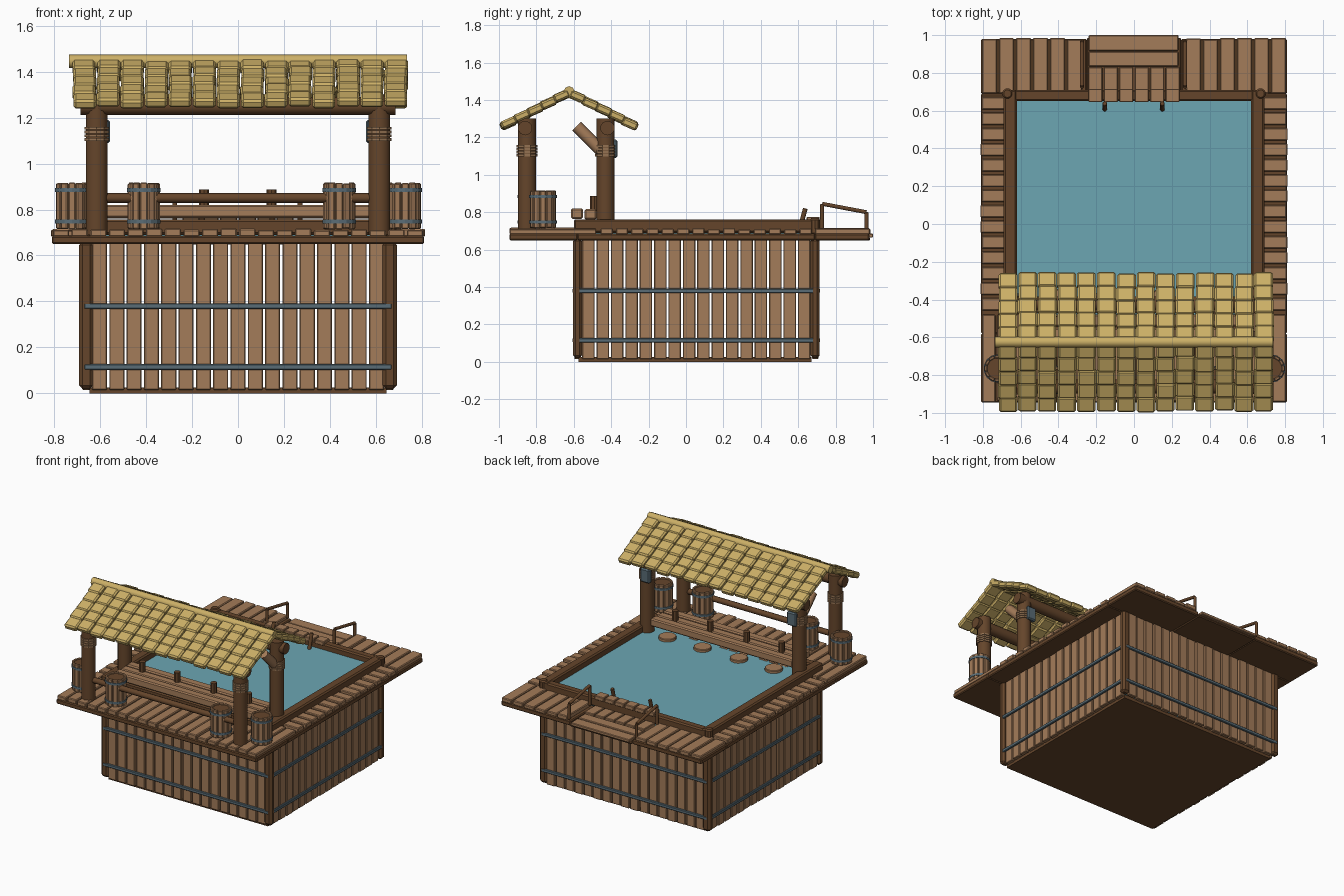
import bpy, bmesh, math, random
from mathutils import Vector, Matrix

random.seed(4)
old = bpy.data.objects.get("Cube")
if old:
    bpy.data.objects.remove(old, do_unlink=True)


def material(name, *rgb):
    m = bpy.data.materials.new(name)
    m.use_nodes = True
    m.diffuse_color = (*rgb, 1)
    m.node_tree.nodes["Principled BSDF"].inputs["Base Color"].default_value = (*rgb, 1)
    return m


LIGHT = material("light wood", 0.37, 0.20, 0.10)
DARK = material("dark wood", 0.13, 0.06, 0.024)
STRAW = material("straw", 0.60, 0.43, 0.135)
WATER = material("water", 0.15, 0.38, 0.45)
METAL = material("grey metal", 0.10, 0.15, 0.18)
ROPE = material("rope", 0.30, 0.17, 0.085)


class Part:
    """Collects boxes and rods of one colour into a single object."""

    def __init__(self, name, mat, bevel=0.0):
        self.name, self.mat, self.bevel, self.bm = name, mat, bevel, bmesh.new()

    def box(self, centre, size, rot=None):
        m = Matrix.Translation(centre) @ (rot or Matrix()) @ Matrix.Diagonal((*size, 1))
        bmesh.ops.create_cube(self.bm, size=1, matrix=m)

    def span(self, x0, x1, y0, y1, z0, z1):
        self.box(((x0 + x1) / 2, (y0 + y1) / 2, (z0 + z1) / 2), (x1 - x0, y1 - y0, z1 - z0))

    def rod(self, a, b, r, sides=10):
        a, b = Vector(a), Vector(b)
        m = Matrix.Translation((a + b) / 2) @ (b - a).to_track_quat("Z", "Y").to_matrix().to_4x4()
        bmesh.ops.create_cone(self.bm, cap_ends=True, segments=sides, radius1=r, radius2=r,
                              depth=(b - a).length, matrix=m)

    def done(self):
        mesh = bpy.data.meshes.new(self.name)
        self.bm.to_mesh(mesh)
        self.bm.free()
        mesh.materials.append(self.mat)
        ob = bpy.data.objects.new(self.name, mesh)
        bpy.context.collection.objects.link(ob)
        if self.bevel:
            mod = ob.modifiers.new("Bevel", "BEVEL")
            mod.width, mod.segments, mod.limit_method = self.bevel, 1, "ANGLE"
        return ob


def steps(a, b, n):
    """Start and end of n equal slots between a and b."""
    w = (b - a) / n
    return [(a + i * w, a + (i + 1) * w) for i in range(n)]


def jit(k):
    return random.uniform(-k, k)


# Tub outline
X, Y0, Y1 = 0.66, -0.58, 0.69
GAP = 0.005

# Tub walls
walls = Part("tub_wall_planks", LIGHT, 0.004)
for a, b in steps(-X + 0.02, X - 0.02, 17):
    for y in (Y0, Y1):
        y += jit(0.004)
        walls.span(a + GAP, b - GAP, y - 0.014, y + 0.014, 0.015, 0.66)
for a, b in steps(Y0 + 0.02, Y1 - 0.02, 16):
    for x in (-X, X):
        x += jit(0.004)
        walls.span(x - 0.014, x + 0.014, a + GAP, b - GAP, 0.015, 0.66)
walls.done()

corners = Part("tub_corner_posts", DARK, 0.015)
for x in (-X, X):
    for y in (Y0, Y1):
        corners.box((x, y, 0.34), (0.062, 0.05, 0.64))
corners.done()

floor = Part("tub_floor", DARK)
floor.span(-0.645, 0.645, Y0 + 0.005, Y1 - 0.02, 0, 0.025)
floor.done()

bands = Part("tub_metal_bands", METAL, 0.004)
for z in (0.115, 0.38):
    for y in (Y0 - 0.019, Y1 + 0.019):
        bands.box((0, y, z), (2 * X + 0.02, 0.016, 0.024))
    for x in (-X - 0.022, X + 0.022):
        bands.box((x, (Y0 + Y1) / 2, z), (0.016, Y1 - Y0 + 0.02, 0.024))
bands.done()

# Water and rim
water = Part("water", WATER)
water.span(-0.64, 0.64, Y0 + 0.015, Y1 - 0.02, 0.66, 0.715)
water.done()

rim = Part("tub_rim", DARK, 0.012)
for x in (-0.655, 0.655):
    rim.span(x - 0.035, x + 0.035, -0.6, 0.71, 0.69, 0.762)
for y in (-0.57, 0.68):
    rim.span(-0.68, 0.68, y - 0.03, y + 0.03, 0.69, 0.757)
for x in (-0.67, 0.67):
    rim.rod((x, 0.69, 0.68), (x, 0.69, 0.768), 0.03)
rim.done()

# Deck frame and planks
frame = Part("deck_frame", DARK, 0.006)
frame.span(-0.81, 0.81, -0.945, Y0, 0.65, 0.685)
for s in (-1, 1):
    frame.span(*sorted((s * 0.65, s * 0.81)), Y0, Y1, 0.65, 0.685)
    frame.span(*sorted((s * 0.25, s * 0.81)), Y1, 0.98, 0.65, 0.685)
frame.span(-0.25, 0.25, Y1, 0.985, 0.648, 0.665)
frame.done()

deck = Part("deck_planks", LIGHT, 0.005)
for a, b in steps(-0.81, 0.81, 20):
    deck.span(a + GAP, b - GAP, -0.94 + jit(0.004), -0.48, 0.682, 0.714 + jit(0.004))
for s in (-1, 1):
    for a, b in steps(-0.465, 0.68, 14):
        deck.span(*sorted((s * 0.66, s * (0.81 + jit(0.004)))), a + GAP + 0.003, b - GAP - 0.003,
                  0.682, 0.712 + jit(0.004))
    for a, b in steps(0.27, 0.81, 6):
        deck.span(*sorted((s * (a + GAP), s * (b - GAP))), 0.69, 0.98 + jit(0.006),
                  0.682, 0.712 + jit(0.004))
deck.done()

# Entry step with handrails and ladder
entry = Part("entry_step", LIGHT, 0.004)
entry.span(-0.24, 0.235, 0.917, 1.0, 0.664, 0.686)
entry.span(-0.24, 0.235, 0.835, 0.912, 0.664, 0.69)
for a, b in steps(-0.245, 0.245, 6):
    entry.span(a + 0.004, b - 0.004, 0.70, 0.83, 0.664, 0.70)
    entry.span(a + 0.004, b - 0.004, 0.645, 0.715, 0.745, 0.775)
entry.done()

rails = Part("entry_handrails", DARK, 0.003)
for x in (-0.275, 0.27):
    path = [(x, 0.728, 0.70), (x, 0.728, 0.845), (x, 0.965, 0.80), (x, 0.965, 0.69)]
    for a, b in zip(path, path[1:]):
        rails.rod(a, b, 0.012, 6)
for x in (-0.155, 0.15):
    rails.rod((x, 0.60, 0.68), (x, 0.638, 0.82), 0.014, 6)
rails.done()

# Bar counter, mugs and pool stools
counter = Part("bar_counter", LIGHT, 0.008)
for y in (-0.583, -0.511, -0.439):
    counter.box((0, y, 0.79 + jit(0.003)), (1.15, 0.064, 0.056))
counter.done()

mugs = Part("mugs", DARK)
stools = Part("pool_stools", LIGHT, 0.004)
for x in (-0.43, -0.148, 0.146, 0.43):
    mugs.rod((x, -0.49, 0.81), (x, -0.49, 0.887), 0.022, 8)
    stools.rod((x, -0.40, 0.69), (x, -0.40, 0.735), 0.06, 14)
mugs.done()
stools.done()

# Roof posts, beams, braces and front rail
posts = Part("roof_posts", DARK)
wraps = Part("rope_wraps", ROPE)
lamps = Part("lanterns", METAL, 0.008)
braces = Part("roof_braces", LIGHT)
for x in (-0.615, 0.615):
    for y in (-0.85, -0.43):
        posts.rod((x, y, 0.69), (x, y, 1.3), 0.049, 10)
        for i in range(4):
            z = 1.105 + i * 0.016
            wraps.rod((x, y, z - 0.006), (x, y, z + 0.006), 0.056, 10)
    braces.rod((x, -0.585, 1.26), (x, -0.44, 1.115), 0.033, 8)
    lamps.box((x * 0.965, -0.385, 1.14), (0.075, 0.035, 0.1))
for y in (-0.86, -0.42):
    posts.rod((-0.685, y, 1.25), (0.685, y, 1.25), 0.039)
posts.rod((-0.6, -0.85, 0.85), (0.6, -0.85, 0.85), 0.021, 8)
for part in (posts, wraps, lamps, braces):
    part.done()

# Barrels
staves = Part("barrel_staves", LIGHT, 0.004)
hoops = Part("barrel_hoops", METAL)
lids = Part("barrel_lids", DARK)
for x, y in ((-0.722, -0.765), (-0.41, -0.825), (0.44, -0.825), (0.727, -0.765)):
    for i in range(12):
        rot = Matrix.Rotation(i * math.tau / 12, 4, "Z")
        spot = Vector((x, y, 0.815)) + rot @ Vector((0.062, 0, 0))
        staves.box(spot, (0.016, 0.031, 0.2 + jit(0.005)), rot)
    lids.rod((x, y, 0.72), (x, y, 0.905), 0.058, 12)
    for z in (0.748, 0.885):
        hoops.rod((x, y, z - 0.008), (x, y, z + 0.008), 0.075, 14)
for part in (staves, hoops, lids):
    part.done()

# Thatched roof
thatch = Part("thatch_tiles", STRAW, 0.01)
slope = math.radians(27)
for s in (-1, 1):
    rot = Matrix.Rotation(-s * slope, 4, "X")
    for a, b in steps(-0.72, 0.74, 14):
        shift = jit(0.006)
        for row in range(5):
            d = 0.045 + row * 0.079
            place = rot @ Vector((0, s * (d + shift), jit(0.004)))
            tile = rot @ Matrix.Rotation(s * 0.06, 4, "X")
            thatch.box(Vector(((a + b) / 2 + jit(0.003), -0.625, 1.44)) + place,
                       (b - a - 0.005, 0.088, 0.042), tile)
thatch.done()
ridge = Part("roof_ridge", STRAW)
ridge.rod((-0.735, -0.625, 1.445), (0.735, -0.625, 1.445), 0.029, 8)
ridge.done()

# Smooth the round logs while keeping their ends crisp
bpy.ops.object.select_all(action="DESELECT")
for name in ("roof_posts", "roof_braces", "roof_ridge"):
    ob = bpy.data.objects[name]
    ob.select_set(True)
    bpy.context.view_layer.objects.active = ob
bpy.ops.object.shade_smooth_by_angle(angle=math.radians(50))
